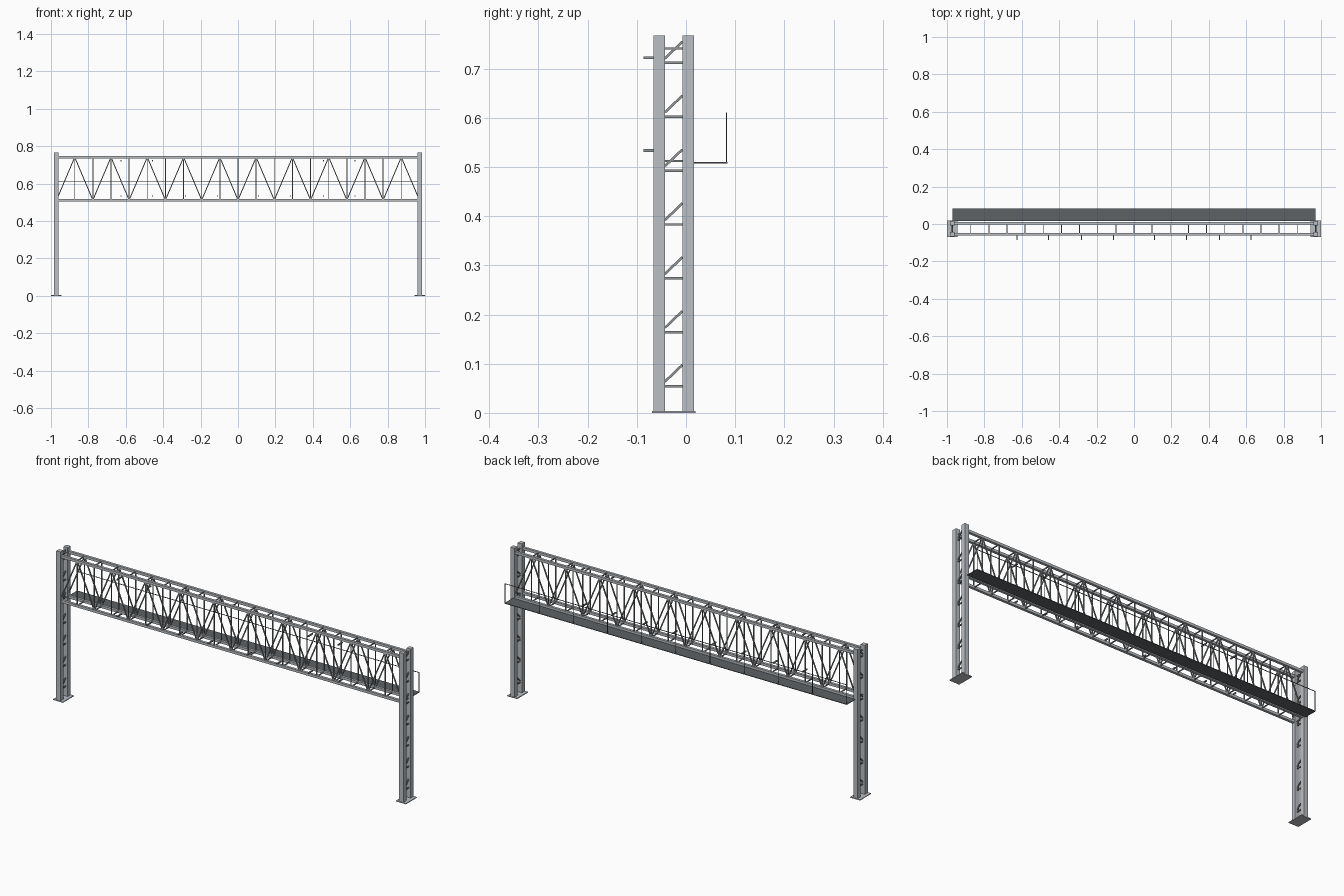
import bpy
import bmesh
from mathutils import Vector

if "Cube" in bpy.data.objects:
    bpy.data.objects.remove(bpy.data.objects["Cube"])


def material(name, rgb):
    m = bpy.data.materials.new(name)
    m.diffuse_color = (*rgb, 1)
    m.use_nodes = True
    m.node_tree.nodes["Principled BSDF"].inputs["Base Color"].default_value = m.diffuse_color
    return m


STEEL = material("galvanised_steel", (0.50, 0.53, 0.56))
BRACE = material("bracing_steel", (0.29, 0.31, 0.32))
DECK = material("dark_grating", (0.11, 0.122, 0.13))
RAIL = material("dark_rail", (0.11, 0.122, 0.13))


def add_box(bm, x0, x1, y0, y1, z0, z1):
    v = [bm.verts.new((x, y, z)) for x in (x0, x1) for y in (y0, y1) for z in (z0, z1)]
    for f in ((0, 1, 3, 2), (4, 6, 7, 5), (0, 4, 5, 1), (2, 3, 7, 6), (0, 2, 6, 4), (1, 5, 7, 3)):
        bm.faces.new([v[i] for i in f])


def add_bar(bm, a, b, t):
    """Square bar of thickness t from a to b."""
    a, b = Vector(a), Vector(b)
    d = (b - a).normalized()
    up = Vector((0, 1, 0)) if abs(d.y) < 0.5 else Vector((1, 0, 0))
    s = d.cross(up).normalized() * t / 2
    u = s.cross(d).normalized() * t / 2
    ends = [[bm.verts.new(p + q) for q in (s + u, s - u, -s - u, -s + u)] for p in (a, b)]
    bm.faces.new(ends[0])
    bm.faces.new(ends[1][::-1])
    for i in range(4):
        j = (i + 1) % 4
        bm.faces.new((ends[0][i], ends[1][i], ends[1][j], ends[0][j]))


def finish(bm, name, mat):
    bmesh.ops.recalc_face_normals(bm, faces=bm.faces)
    me = bpy.data.meshes.new(name)
    bm.to_mesh(me)
    bm.free()
    me.materials.append(mat)
    ob = bpy.data.objects.new(name, me)
    bpy.context.collection.objects.link(ob)


COL_X, TOP = 0.972, 0.767
Y_FRONT, Y_BACK = -0.0547, 0.0045
Z_LOW, Z_HIGH = 0.512, 0.741
HALF = 0.0118

for side, sx in (("left", -1), ("right", 1)):
    cx = sx * COL_X
    # base plate
    bm = bmesh.new()
    add_box(bm, cx - 0.028, cx + 0.028, -0.069, 0.019, 0, 0.004)
    finish(bm, side + "_base_plate", STEEL)

    # pair of box columns
    for row, cy in (("front", Y_FRONT), ("back", Y_BACK)):
        bm = bmesh.new()
        add_box(bm, cx - HALF, cx + HALF, cy - HALF, cy + HALF, 0.004, TOP)
        finish(bm, f"{side}_{row}_column", STEEL)

    # lacing between the columns
    bm = bmesh.new()
    for i in range(7):
        z = 0.0545 + i * 0.1095
        add_bar(bm, (cx, Y_FRONT + HALF, z), (cx, Y_BACK - HALF, z), 0.005)
        add_bar(bm, (cx, Y_FRONT + HALF, z + 0.009), (cx, Y_BACK - HALF, z + 0.043), 0.005)
    finish(bm, side + "_column_lacing", BRACE)

# truss chords
for row, cy in (("front", Y_FRONT), ("back", Y_BACK)):
    for level, z in (("lower", Z_LOW), ("upper", Z_HIGH)):
        bm = bmesh.new()
        add_box(bm, -0.968, 0.968, cy - 0.0065, cy + 0.0065, z - 0.0065, z + 0.0065)
        finish(bm, f"{row}_{level}_chord", STEEL)

# truss web: zigzag diagonals with a vertical at each node
STEP = 0.097
for row, cy in (("front", Y_FRONT), ("back", Y_BACK)):
    bm = bmesh.new()
    for i in range(20):
        x = -0.97 + i * STEP
        z0, z1 = (Z_LOW, Z_HIGH) if i % 2 == 0 else (Z_HIGH, Z_LOW)
        add_bar(bm, (x, cy, z0), (x + STEP, cy, z1), 0.005)
        if i > 0:
            add_bar(bm, (x, cy, Z_LOW), (x, cy, Z_HIGH), 0.0045)
    finish(bm, row + "_truss_web", BRACE)

# cross members joining the two trusses
bm = bmesh.new()
for i in range(21):
    x = -0.97 + i * STEP
    for z in (Z_LOW, Z_HIGH):
        add_bar(bm, (x, Y_FRONT, z), (x, Y_BACK, z), 0.0045)
finish(bm, "cross_members", BRACE)

# mounting stubs on the front
bm = bmesh.new()
for x in (0.11, 0.28, 0.458, 0.626):
    for s in (-1, 1):
        for z in (0.533, 0.722) if x > 0.4 else (0.533,):
            add_bar(bm, (s * x, -0.086, z), (s * x, -0.05, z), 0.006)
finish(bm, "mounting_stubs", BRACE)

# walkway deck
bm = bmesh.new()
add_box(bm, -0.97, 0.97, 0.0163, 0.084, 0.507, 0.510)
finish(bm, "walkway_deck", DECK)

# handrail with posts
bm = bmesh.new()
add_bar(bm, (-0.97, 0.0825, 0.609), (0.97, 0.0825, 0.609), 0.0025)
for i in range(11):
    x = -0.9685 + i * 0.1937
    add_bar(bm, (x, 0.0825, 0.510), (x, 0.0825, 0.609), 0.0022)
finish(bm, "walkway_handrail", RAIL)
